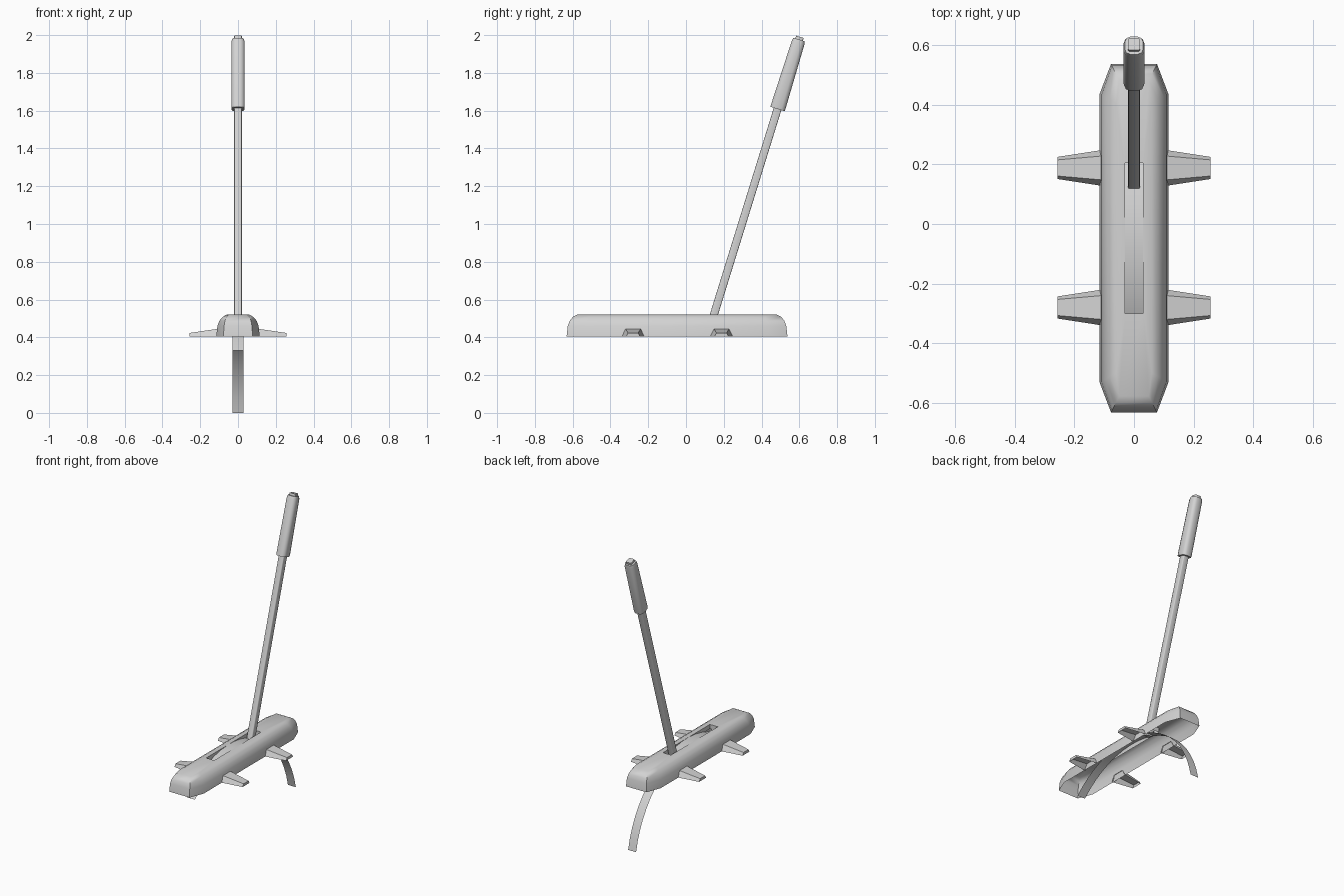
import bpy, bmesh, math
from mathutils import Vector

cube = bpy.data.objects.get("Cube")
if cube:
    bpy.data.objects.remove(cube, do_unlink=True)

grey = bpy.data.materials.new("plain grey")
grey.use_nodes = True
grey.diffuse_color = (0.65, 0.65, 0.65, 1)
bsdf = next(n for n in grey.node_tree.nodes if n.type == 'BSDF_PRINCIPLED')
bsdf.inputs["Base Color"].default_value = grey.diffuse_color


def loft(name, rings, caps=(True, True), closed=True, angle=50):
    """Skin a list of equal-length point rings, with optional end caps."""
    bm = bmesh.new()
    loops = [[bm.verts.new(p) for p in ring] for ring in rings]
    n = len(loops[0])
    for a, b in zip(loops, loops[1:]):
        for i in range(n if closed else n - 1):
            j = (i + 1) % n
            bm.faces.new((a[i], a[j], b[j], b[i]))
    for wanted, loop in zip(caps, (loops[0], loops[-1])):
        if wanted:
            bm.faces.new(loop)
    bmesh.ops.recalc_face_normals(bm, faces=bm.faces)
    mesh = bpy.data.meshes.new(name)
    bm.to_mesh(mesh)
    bm.free()
    mesh.materials.append(grey)
    obj = bpy.data.objects.new(name, mesh)
    bpy.context.collection.objects.link(obj)
    bpy.ops.object.select_all(action='DESELECT')
    obj.select_set(True)
    bpy.context.view_layer.objects.active = obj
    bpy.ops.object.shade_smooth_by_angle(angle=math.radians(angle))
    return obj


def plan(w_end, w_side, front, back, taper, z):
    """Long outline with tapered ends."""
    half = [(w_end, front), (w_side, front + taper),
            (w_side, back - taper), (w_end, back)]
    pts = half + [(-x, y) for x, y in reversed(half)]
    return [(x, y, z) for x, y in pts]


# Housing: hollow shell, open below, with a slot in the rounded top
BOTTOM, TOP = 0.405, 0.52
rings = []
for z, inset in ((BOTTOM, 0), (0.46, 0.006), (0.487, 0.016),
                 (0.508, 0.033), (TOP, 0.055)):
    rings.append(plan(0.077 - inset * 0.5, 0.115 - inset,
                      -0.632 + inset, 0.537 - inset, 0.1 - inset * 0.4, z))
for z in (TOP, 0.49):
    rings.append(plan(0.03, 0.03, -0.3, 0.205, 0.02, z))
loft("housing", rings, caps=(False, False))

# Four mounting fins, hollow underneath
for y, end in ((-0.28, "front"), (0.188, "back")):
    for s, side in ((1, "left"), (-1, "right")):
        sections = []
        for x, low, high, z in ((0.108, 0.06, 0.04, 0.445),
                                (0.257, 0.037, 0.027, 0.423)):
            sections.append([(s * x, y - low, BOTTOM), (s * x, y - high, z),
                             (s * x, y + high, z), (s * x, y + low, BOTTOM)])
        loft(f"{end}_{side}_fin", sections, caps=(False, True),
             closed=False, angle=25)

# Curved guide strip, centred on the lever pivot
PIVOT = Vector((0, -0.052, -0.125))
RADIUS = 0.645
start, stop, steps = math.radians(-45), math.radians(78.8), 20
strip = []
for i in range(steps + 1):
    a = start + (stop - start) * i / steps
    p = PIVOT + RADIUS * Vector((0, math.sin(a), math.cos(a)))
    strip.append([(s * 0.03, p.y, p.z) for s in (-1, 1)])
loft("guide_strip", strip, caps=(False, False), closed=False)

# Lever parts, measured outward from the pivot
LEAN = math.radians(17.2)
AXIS = Vector((0, math.sin(LEAN), math.cos(LEAN)))
DEPTH = Vector((0, math.cos(LEAN), -math.sin(LEAN)))


def bar(name, stations, chamfer):
    """Chamfered bar along the lever axis: (distance, half width, half depth)."""
    rings = []
    for d, w, t in stations:
        c = chamfer * w
        quarter = [(w, t - c), (w - c * 0.3, t - c * 0.3), (w - c, t)]
        outline = (quarter + [(-x, y) for x, y in reversed(quarter)]
                   + [(-x, -y) for x, y in quarter]
                   + [(x, -y) for x, y in reversed(quarter)])
        rings.append([PIVOT + AXIS * d + Vector((x, 0, 0)) + DEPTH * y
                      for x, y in outline])
    loft(name, rings)


bar("lever_rod", [(0.635, 0.02, 0.021), (1.83, 0.02, 0.021)], 0.25)
bar("handle_grip", [(1.815, 0.033, 0.04), (1.83, 0.035, 0.04),
                    (2.18, 0.035, 0.035), (2.2, 0.031, 0.031)], 0.6)
bar("release_button", [(2.19, 0.02, 0.021), (2.215, 0.02, 0.021)], 0.25)
